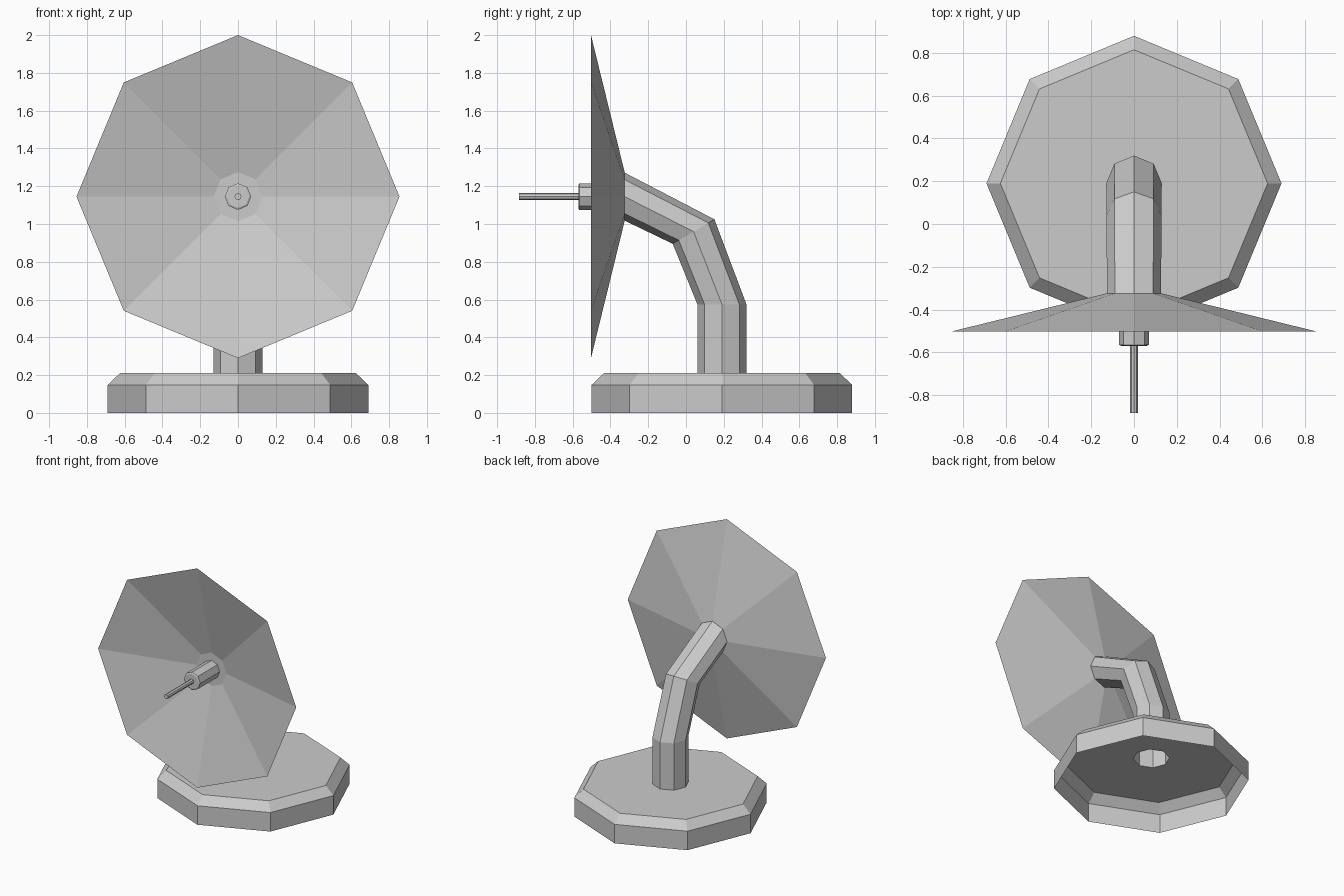
import bpy, bmesh, math

if "Cube" in bpy.data.objects:
    bpy.data.objects.remove(bpy.data.objects["Cube"])

SIDES = 8
AXIS_Z = 1.145   # height of the dish axis
POST_Y = 0.19    # centre of the base and post


def loft(name, rings, cap_start=False, cap_end=False):
    """Skin octagonal rings; each ring is (y, z, radius, tilt about x)."""
    bm = bmesh.new()
    loops = []
    for y, z, r, tilt in rings:
        t = math.radians(tilt)
        loop = []
        for i in range(SIDES):
            a = i * math.tau / SIDES
            s = r * math.sin(a)
            loop.append(bm.verts.new((r * math.cos(a), y + s * math.cos(t), z + s * math.sin(t))))
        loops.append(loop)
    for lo, hi in zip(loops, loops[1:]):
        for i in range(SIDES):
            j = (i + 1) % SIDES
            bm.faces.new((lo[i], lo[j], hi[j], hi[i]))
    if cap_start:
        bm.faces.new(loops[0][::-1])
    if cap_end:
        bm.faces.new(loops[-1])
    mesh = bpy.data.meshes.new(name)
    bm.to_mesh(mesh)
    bm.free()
    obj = bpy.data.objects.new(name, mesh)
    bpy.context.collection.objects.link(obj)
    return obj


# Base: hollow shell, open underneath, with a hole where the post meets it
loft("base", [(POST_Y, 0, 0.69, 0), (POST_Y, 0.148, 0.69, 0),
              (POST_Y, 0.21, 0.625, 0), (POST_Y, 0.21, 0.13, 0)])

# Post: bent open tube rising from the base to the back of the dish
loft("post", [(POST_Y, 0.21, 0.13, 0), (POST_Y, 0.575, 0.13, 0),
              (0.04, 0.96, 0.128, 30.5), (-0.325, AXIS_Z, 0.127, 90)])

# Dish: shallow faceted sheet facing the front
loft("dish", [(-0.325, AXIS_Z, 0.13, 90), (-0.503, AXIS_Z, 0.855, 90)], cap_start=True)

# Feed housing and rod along the dish axis
loft("feed_housing", [(-0.325, AXIS_Z, 0.07, 90), (-0.565, AXIS_Z, 0.07, 90),
                      (-0.57, AXIS_Z, 0.06, 90)], cap_end=True)
loft("feed_rod", [(-0.57, AXIS_Z, 0.018, 90), (-0.885, AXIS_Z, 0.018, 90)], cap_end=True)
